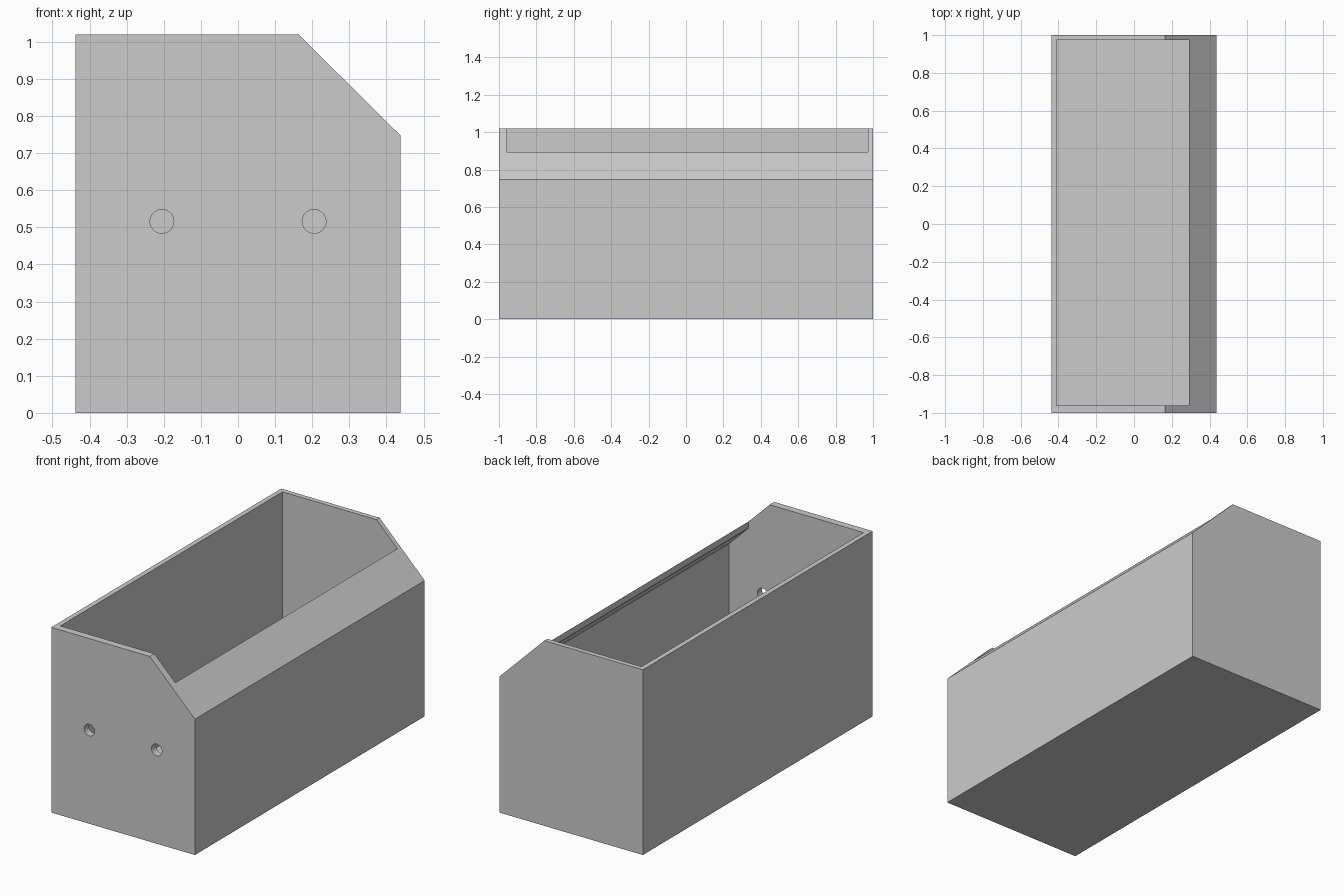
import bpy, bmesh, math

if "Cube" in bpy.data.objects:
    bpy.data.objects.remove(bpy.data.objects["Cube"])

gray = bpy.data.materials.new("plain_gray")
gray.diffuse_color = (0.6, 0.6, 0.6, 1)
gray.use_nodes = True
gray.node_tree.nodes["Principled BSDF"].inputs["Base Color"].default_value = gray.diffuse_color


def prism(name, profile, y0, y1):
    """Extrude an (x, z) profile along y."""
    bm = bmesh.new()
    face = bm.faces.new([bm.verts.new((x, y0, z)) for x, z in profile])
    ext = bmesh.ops.extrude_face_region(bm, geom=[face])["geom"]
    bmesh.ops.translate(bm, vec=(0, y1 - y0, 0),
                        verts=[v for v in ext if isinstance(v, bmesh.types.BMVert)])
    bmesh.ops.recalc_face_normals(bm, faces=bm.faces)
    mesh = bpy.data.meshes.new(name)
    bm.to_mesh(mesh)
    bm.free()
    mesh.materials.append(gray)
    obj = bpy.data.objects.new(name, mesh)
    bpy.context.collection.objects.link(obj)
    return obj


def cut(target, cutter):
    """Subtract the cutter and remove it."""
    mod = target.modifiers.new("cut", "BOOLEAN")
    mod.operation, mod.solver, mod.object = "DIFFERENCE", "EXACT", cutter
    bpy.context.view_layer.objects.active = target
    bpy.ops.object.modifier_apply(modifier=mod.name)
    bpy.data.objects.remove(cutter)


# Outer shell: box with one sloped upper edge
bin_body = prism("open_bin", [(-.4375, 0), (.4375, 0), (.4375, .748),
                              (.163, 1.02), (-.4375, 1.02)], -1, 1)

# Cavity: leaves thin walls, a floor and a sloped lip with an open top
cut(bin_body, prism("cavity_cutter", [(-.41, .03), (.41, .03), (.41, .739),
                                      (.29, .858), (.29, 1.1), (-.41, 1.1)], -.96, .973))

# Two round holes through the front wall
for hx in (-.205, .205):
    ring = [(hx + .032 * math.cos(math.tau * i / 32), .516 + .032 * math.sin(math.tau * i / 32))
            for i in range(32)]
    cut(bin_body, prism("hole_cutter", ring, -1.1, -.85))

# Smooth hole walls, sharp box edges
bpy.ops.object.select_all(action="DESELECT")
bin_body.select_set(True)
bpy.context.view_layer.objects.active = bin_body
bpy.ops.object.shade_smooth_by_angle(angle=math.radians(30))
